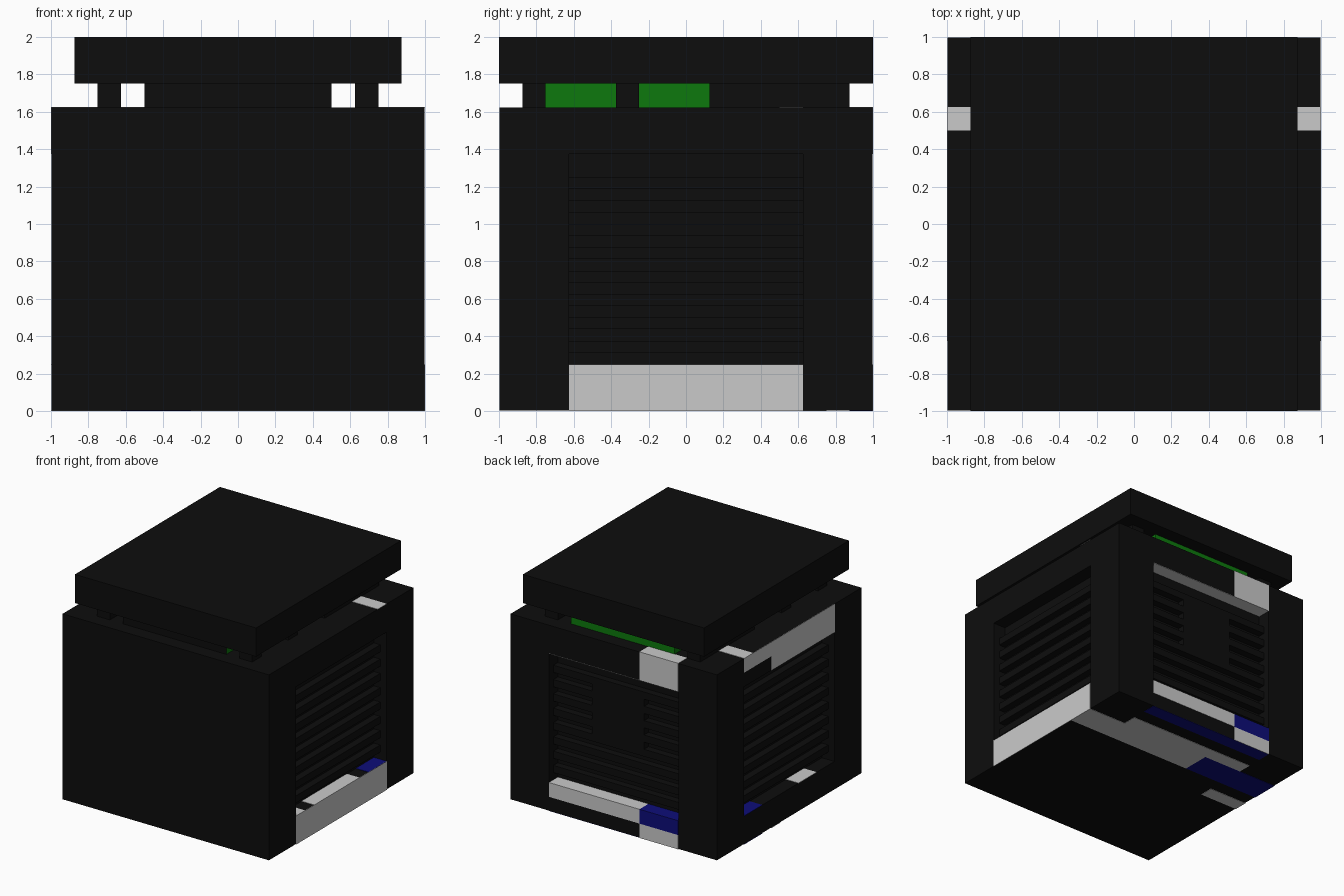
import bpy, bmesh
from mathutils import Vector

if "Cube" in bpy.data.objects:
    bpy.data.objects.remove(bpy.data.objects["Cube"])

E = 0.003          # thickness of colour plates
W = 1 - E          # outer body face, so plates end at 1


def material(name, rgb):
    m = bpy.data.materials.new(name)
    m.diffuse_color = (*rgb, 1)
    m.use_nodes = True
    m.node_tree.nodes["Principled BSDF"].inputs["Base Color"].default_value = m.diffuse_color
    return m


black = material("black", (0.004, 0.004, 0.004))
white = material("light_grey", (0.59, 0.59, 0.59))
green = material("green", (0.004, 0.19, 0.004))
blue = material("blue", (0.004, 0.004, 0.19))


def box(name, x, y, z, mat=black):
    """Box from (min, max) ranges."""
    lo = Vector(min(r) for r in (x, y, z))
    hi = Vector(max(r) for r in (x, y, z))
    bm = bmesh.new()
    bmesh.ops.create_cube(bm, size=1)
    for v in bm.verts:
        v.co = Vector((lo[i] + hi[i]) / 2 + v.co[i] * (hi[i] - lo[i]) for i in range(3))
    me = bpy.data.meshes.new(name)
    bm.to_mesh(me)
    bm.free()
    me.materials.append(mat)
    ob = bpy.data.objects.new(name, me)
    bpy.context.collection.objects.link(ob)
    return ob


TOP = 1.625 - E
R = (-0.625, 0.625)    # recess opening

# Body: core, front panel, rear corner columns
box("core", (-.875, .875), (-.8, .875), (E, TOP))
box("front_panel", (-W, W), (-W, -.625), (E, TOP))
for s in (-1, 1):
    box("rear_column", (s * .625, s * W), (.625, W), (E, TOP))
    # side recess: header, ledge and slats
    side = (s * .87, s * W)
    box("side_header", side, R, (1.375, TOP))
    box("side_ledge", side, R, (E, .25 - E))
    for i in range(8):
        z = .3125 + i * .125
        box("side_slat", (s * .87, s * .9375), R, (z, z + .0625))
box("rear_header", R, (.87, W), (1.375 + E, TOP))
box("rear_ledge", R, (.87, W), (E, .25 - E))
for i in range(8):
    z = .3125 + i * .125
    box("rear_slat", R, (.87, .9375), (z, z + .0625))
box("rear_box", (-.25, .25), (.87, .9375), (.75, 1.25))

# Lid, its central block with coloured sides, and its supports
box("lid", (-.875, .875), (-1, 1), (1.75, 2))
block = box("lid_block", (-.5, .5), (-.875, .875), (TOP, 1.75), black)
block.data.materials.append(green)
for p in block.data.polygons:
    p.material_index = 1 if p.normal.y > .5 or abs(p.normal.x) > .5 else 0
for s in (-1, 1):
    for y in ((-.875, -.75), (-.375, -.25), (.125, .875)):
        box("lid_support", (s * .625, s * .75), y, (TOP, 1.75))

# Right side plates
box("right_skirt_plate", (W, 1), R, (0, .25), white)
LEDGE = (.25 - E, .25)
for y, m in (((-.625, -.5), white), ((-.375, .25), white), ((.375, .625), blue)):
    box("right_ledge_plate", (.875, 1), y, LEDGE, m)

# Left side plates
box("left_header_plate", (-1, -W), (-.625, .25), (1.375, 1.625), white)
box("left_header_plate", (-1, -W), (.25, .625), (1.5, 1.625), white)
for y, m in (((.375, .625), blue), ((-.375, -.125), white)):
    box("left_ledge_plate", (-1, -.875), y, LEDGE, m)

# Rear plates
BACK = (W, 1)
box("rear_ledge_plate", (-.25, .625), BACK, (.125, .25), white)
box("rear_ledge_plate", (-.625, -.25), BACK, (.125, .25), blue)
box("rear_skirt_plate", (-.625, -.25), BACK, (0, .125), white)
box("rear_ledge_top", (-.25, .625), (.875, W), LEDGE, white)
box("rear_ledge_top", (-.625, -.25), (.875, W), LEDGE, blue)
box("rear_header_plate", (-.625, -.25), BACK, (1.375, 1.625), white)
box("rear_header_underside", R, (.875, 1), (1.375, 1.375 + E), white)

# Top plates
ROOF = (TOP, 1.625)
box("rear_roof_plate", (-.625, -.25), (.875, W), ROOF, white)
for s in (-1, 1):
    box("side_roof_plate", (s * .75, s * 1), (.5, .625), ROOF, white)

# Underside plates
FLOOR = (0, E)
for x, y, m in (
    (R, (.875, W), blue),
    ((-.25, 1), (.375, .625), white),
    (R, (.625, .75), white),
    ((-1, -.25), (.375, .625), blue),
    ((-1, -.625), (.125, .25), white),
):
    box("floor_plate", x, y, FLOOR, m)
